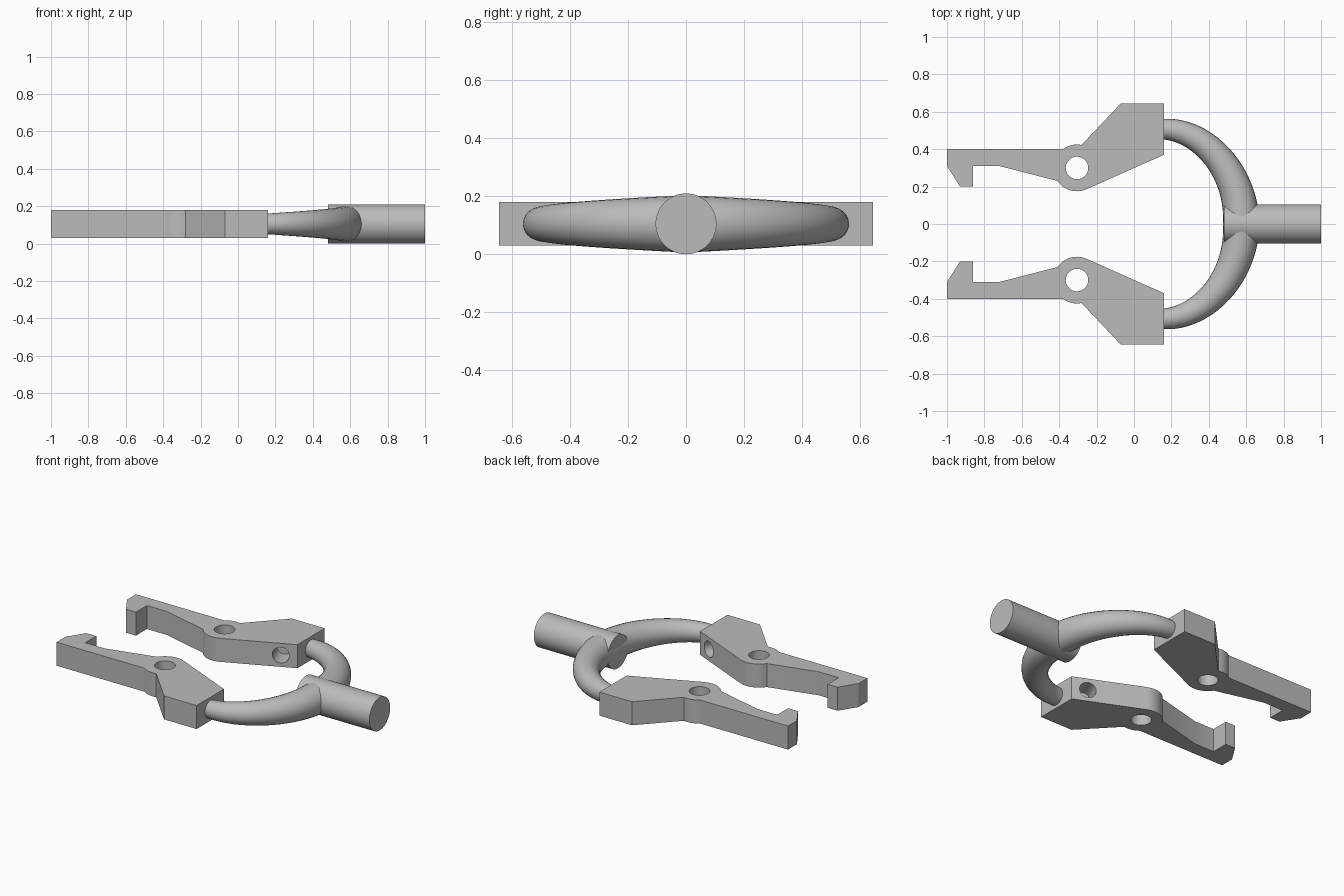
import bpy, bmesh, math
from mathutils import Vector

cube = bpy.data.objects.get("Cube")
if cube:
    bpy.data.objects.remove(cube, do_unlink=True)

MID_Z = 0.105
JAW_HEIGHT = 0.15
PIVOT = Vector((-0.305, 0.30))
BOSS_R = 0.125

grey = bpy.data.materials.new("plain grey")
grey.use_nodes = True
colour = (0.5, 0.5, 0.5, 1)
grey.diffuse_color = colour
grey.node_tree.nodes["Principled BSDF"].inputs["Base Color"].default_value = colour


def activate(obj):
    bpy.ops.object.select_all(action="DESELECT")
    obj.select_set(True)
    bpy.context.view_layer.objects.active = obj


def finish(obj, angle=30):
    obj.data.materials.clear()
    obj.data.materials.append(grey)
    activate(obj)
    bpy.ops.object.shade_smooth_by_angle(angle=math.radians(angle))


def cylinder(name, centre, axis, radius, length, sides=48):
    bpy.ops.mesh.primitive_cylinder_add(vertices=sides, radius=radius, depth=length, location=centre)
    obj = bpy.context.object
    obj.name = name
    obj.rotation_euler = Vector(axis).to_track_quat("Z", "Y").to_euler()
    return obj


def cut(obj, cutter):
    cutter.hide_render = True
    mod = obj.modifiers.new("hole", "BOOLEAN")
    mod.operation = "DIFFERENCE"
    mod.solver = "EXACT"
    mod.object = cutter
    bpy.context.view_layer.update()
    activate(obj)
    bpy.ops.object.modifier_apply(modifier=mod.name)
    bpy.data.objects.remove(cutter, do_unlink=True)


def boss_arc(start, end, steps):
    # Points on the round boss around the pivot
    for i in range(steps + 1):
        a = math.radians(start + (end - start) * i / steps)
        yield (PIVOT.x + BOSS_R * math.cos(a), PIVOT.y + BOSS_R * math.sin(a))


def make_jaw(name, side):
    # Hooked finger, round boss and wide heel as one extruded outline
    outline = [(-1, 0.40), (-1, 0.31), (-0.93, 0.20), (-0.86, 0.20), (-0.86, 0.31), (-0.72, 0.31)]
    outline += boss_arc(214, 294, 14)
    outline += [(0.16, 0.37), (0.16, 0.645), (-0.07, 0.645)]
    outline += boss_arc(79, 127, 8)
    bm = bmesh.new()
    base = MID_Z - JAW_HEIGHT / 2
    face = bm.faces.new([bm.verts.new((x, side * y, base)) for x, y in outline])
    top = bmesh.ops.extrude_face_region(bm, geom=[face])
    verts = [v for v in top["geom"] if isinstance(v, bmesh.types.BMVert)]
    bmesh.ops.translate(bm, vec=(0, 0, JAW_HEIGHT), verts=verts)
    bmesh.ops.recalc_face_normals(bm, faces=bm.faces)
    mesh = bpy.data.meshes.new(name)
    bm.to_mesh(mesh)
    bm.free()
    obj = bpy.data.objects.new(name, mesh)
    bpy.context.collection.objects.link(obj)

    # Pivot hole through the boss, and a blind hole in the sloping inner face
    cut(obj, cylinder("pivot_cutter", (PIVOT.x, side * PIVOT.y, MID_Z), (0, 0, 1), 0.06, 0.4))
    inward = Vector((0.40, -0.92 * side, 0))
    cut(obj, cylinder("socket_cutter", (0.07, side * 0.332, MID_Z), inward, 0.05, 0.24))
    finish(obj)


make_jaw("left_jaw", 1)
make_jaw("right_jaw", -1)

# Tapered yoke: one bent tube, thickest where it meets the shaft
curve = bpy.data.curves.new("yoke", "CURVE")
curve.dimensions = "3D"
curve.bevel_depth = 1
curve.bevel_resolution = 10
curve.use_fill_caps = True
curve.resolution_u = 32
spline = curve.splines.new("BEZIER")
spline.bezier_points.add(2)
stations = [(0.155, -0.507, 0.055, (0.21, 0)),
            (0.574, 0, 0.099, (0, 0.29)),
            (0.155, 0.507, 0.055, (-0.21, 0))]
for point, (x, y, radius, (hx, hy)) in zip(spline.bezier_points, stations):
    point.handle_left_type = point.handle_right_type = "FREE"
    point.co = (x, y, MID_Z)
    point.handle_left = (x - hx, y - hy, MID_Z)
    point.handle_right = (x + hx, y + hy, MID_Z)
    point.radius = radius
yoke = bpy.data.objects.new("yoke", curve)
bpy.context.collection.objects.link(yoke)
activate(yoke)
bpy.ops.object.convert(target="MESH")
finish(bpy.context.object, 40)

# Straight round shaft
finish(cylinder("shaft", (0.74, 0, MID_Z), (1, 0, 0), MID_Z, 0.52, 64))
